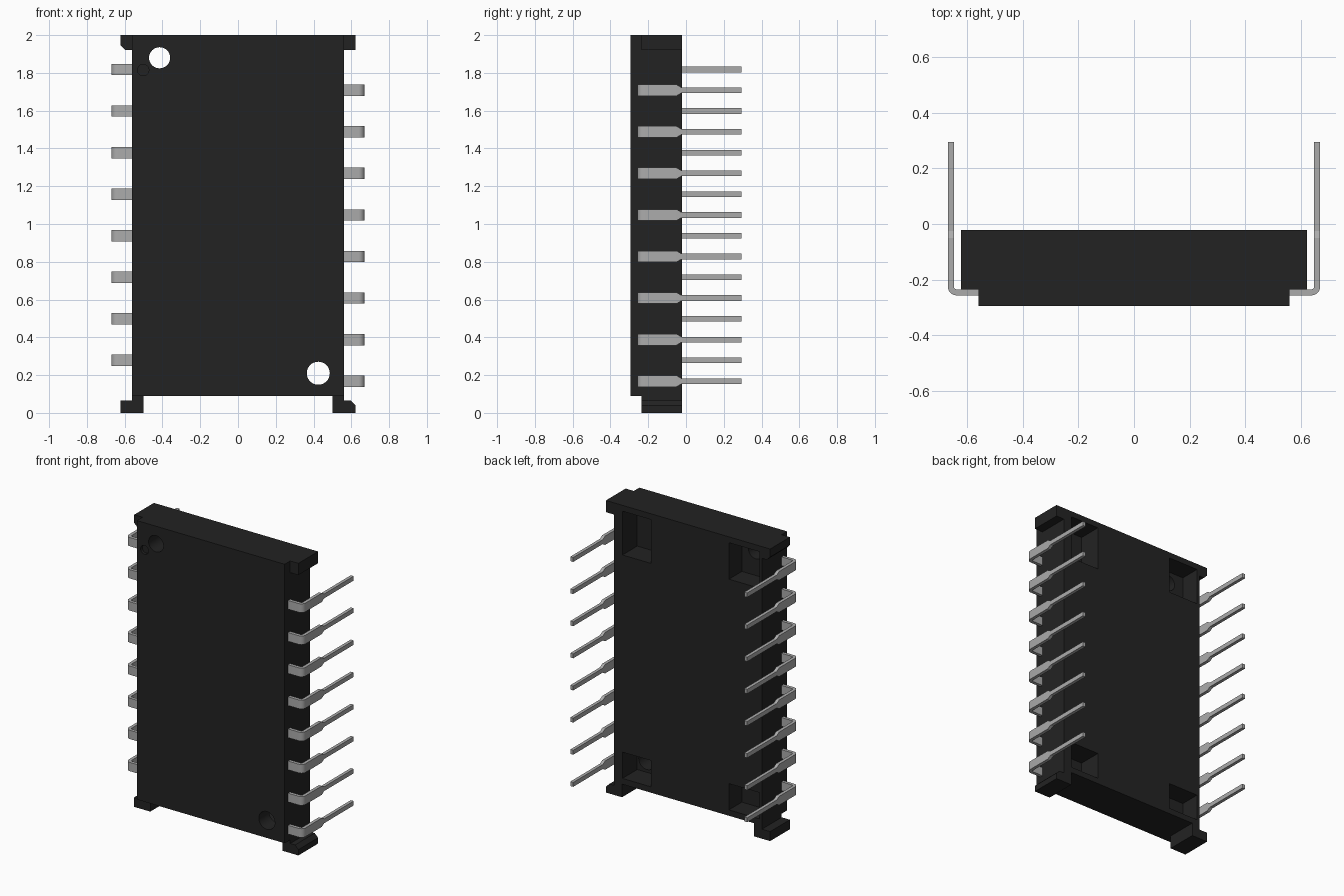
import bpy
import bmesh
import math

cube = bpy.data.objects.get("Cube")
if cube:
    bpy.data.objects.remove(cube, do_unlink=True)


def material(name, value, roughness):
    m = bpy.data.materials.new(name)
    m.use_nodes = True
    colour = (value, value, value, 1)
    m.diffuse_color = colour
    bsdf = m.node_tree.nodes["Principled BSDF"]
    bsdf.inputs["Base Color"].default_value = colour
    bsdf.inputs["Roughness"].default_value = roughness
    return m


BLACK = material("black plastic", 0.0165, 0.6)
GREY = material("grey metal", 0.41, 0.4)


def finish(name, bm, mat):
    bmesh.ops.recalc_face_normals(bm, faces=bm.faces)
    mesh = bpy.data.meshes.new(name)
    bm.to_mesh(mesh)
    bm.free()
    mesh.materials.append(mat)
    ob = bpy.data.objects.new(name, mesh)
    bpy.context.collection.objects.link(ob)
    return ob


def prism(name, outline, y0, y1):
    """Extrude an x-z outline along y."""
    bm = bmesh.new()
    face = bm.faces.new([bm.verts.new((x, y0, z)) for x, z in outline])
    grown = bmesh.ops.extrude_face_region(bm, geom=[face])["geom"]
    verts = [g for g in grown if isinstance(g, bmesh.types.BMVert)]
    bmesh.ops.translate(bm, verts=verts, vec=(0, y1 - y0, 0))
    return finish(name, bm, BLACK)


def rect(x0, x1, z0, z1):
    return [(x0, z0), (x1, z0), (x1, z1), (x0, z1)]


def circle(x, z, r, n=32):
    return [(x + r * math.cos(math.tau * i / n), z + r * math.sin(math.tau * i / n))
            for i in range(n)]


FRONT, STEP, BACK = -0.295, -0.235, -0.022

# Main case
case = prism("case", rect(-0.56, 0.56, 0.09, 2.0), FRONT, BACK)

# Rear pockets first, then the through holes and the pin one dimple
cutters = [
    prism("pocket_cutter", rect(0.28, 0.497, 1.66, 1.96), BACK - 0.16, 0.1),
    prism("pocket_cutter", rect(-0.54, -0.31, 1.71, 1.96), BACK - 0.14, 0.1),
    prism("pocket_cutter", rect(0.28, 0.497, 0.13, 0.31), BACK - 0.16, 0.1),
    prism("pocket_cutter", rect(-0.54, -0.31, 0.13, 0.31), BACK - 0.14, 0.1),
    prism("hole_cutter", circle(-0.415, 1.88, 0.056), -0.5, 0.2),
    prism("hole_cutter", circle(0.425, 0.21, 0.061), -0.5, 0.2),
    prism("dimple_cutter", circle(-0.502, 1.815, 0.03), -0.5, FRONT + 0.02),
]
for c in cutters:
    c.hide_render = True
    mod = case.modifiers.new("cut", "BOOLEAN")
    mod.operation = "DIFFERENCE"
    mod.solver = "EXACT"
    mod.object = c
    bpy.context.view_layer.objects.active = case
    bpy.ops.object.modifier_apply(modifier=mod.name)
    bpy.data.objects.remove(c, do_unlink=True)

# Top shoulders, one with a clipped corner
prism("left_top_shoulder", rect(0.56, 0.622, 1.92, 2.0), STEP, BACK)
prism("right_top_shoulder",
      [(-0.56, 1.92), (-0.56, 2.0), (-0.622, 2.0), (-0.622, 1.945), (-0.597, 1.92)],
      STEP, BACK)

# Bottom feet, one with a clipped corner
prism("left_foot",
      [(0.5, 0), (0.622, 0), (0.622, 0.04), (0.597, 0.065), (0.56, 0.065),
       (0.56, 0.09), (0.5, 0.09)], STEP, BACK)
prism("right_foot",
      [(-0.5, 0), (-0.5, 0.09), (-0.56, 0.09), (-0.56, 0.065), (-0.622, 0.065),
       (-0.622, 0)], STEP, BACK)


def pin_mesh_object(name, side):
    """Flat strip that leaves the case, bends back and narrows to a leg."""
    wide, thin = 0.03, 0.015
    outer, inner, front, rear = 0.67, 0.648, -0.257, -0.235
    # each section: outer point, inner point, half width
    sections = [((0.55, front), (0.55, rear), wide)]
    cx, cy = outer - 0.032, front + 0.032
    for i in range(7):
        a = math.radians(-90 + 15 * i)
        c, s = math.cos(a), math.sin(a)
        sections.append(((cx + 0.032 * c, cy + 0.032 * s),
                         (cx + 0.010 * c, cy + 0.010 * s), wide))
    for y, w in ((-0.05, wide), (-0.025, thin), (0.295, thin)):
        sections.append(((outer, y), (inner, y), w))
    bm = bmesh.new()
    rings = []
    for o, i, w in sections:
        rings.append([bm.verts.new((side * p[0], p[1], z))
                      for p, z in ((o, -w), (o, w), (i, w), (i, -w))])
    for a, b in zip(rings, rings[1:]):
        for k in range(4):
            n = (k + 1) % 4
            bm.faces.new((a[k], a[n], b[n], b[k]))
    bm.faces.new(rings[0])
    bm.faces.new(rings[-1])
    return finish(name, bm, GREY)


def smooth(ob):
    bpy.ops.object.select_all(action="DESELECT")
    ob.select_set(True)
    bpy.context.view_layer.objects.active = ob
    bpy.ops.object.shade_smooth_by_angle(angle=math.radians(25))


smooth(case)

# Two staggered rows of eight pins
for label, side, first in (("left", 1, 0.168), ("right", -1, 0.278)):
    base = pin_mesh_object(label + "_pin_1", side)
    smooth(base)
    base.location.z = first
    for i in range(1, 8):
        pin = bpy.data.objects.new(f"{label}_pin_{i + 1}", base.data)
        pin.location.z = first + 0.22 * i
        bpy.context.collection.objects.link(pin)
